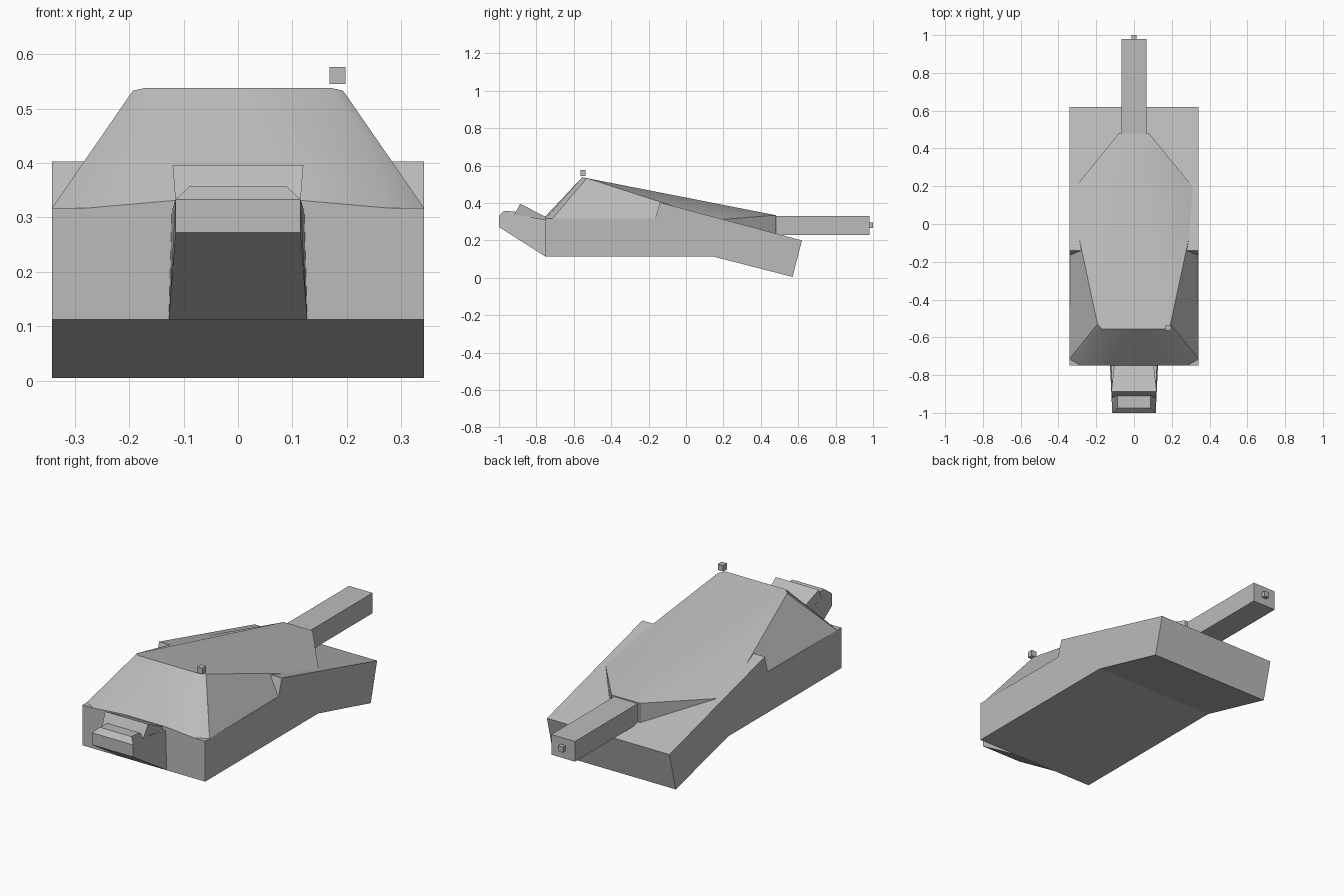
import bpy
import bmesh
from math import radians

default = bpy.data.objects.get("Cube")
if default:
    bpy.data.objects.remove(default, do_unlink=True)

grey = bpy.data.materials.new("plain grey")
grey.use_nodes = True
GREY = (0.5, 0.5, 0.5, 1)
grey.diffuse_color = GREY
grey.node_tree.nodes["Principled BSDF"].inputs["Base Color"].default_value = GREY


def build(name, verts, faces, mirror=False):
    """Make a grey object from points and faces, optionally mirrored over x."""
    mesh = bpy.data.meshes.new(name)
    mesh.from_pydata(verts, [], faces)
    bm = bmesh.new()
    bm.from_mesh(mesh)
    if mirror:
        extra = bmesh.ops.duplicate(bm, geom=bm.verts[:] + bm.edges[:] + bm.faces[:])["geom"]
        for v in extra:
            if isinstance(v, bmesh.types.BMVert):
                v.co.x *= -1
        bmesh.ops.remove_doubles(bm, verts=bm.verts[:], dist=0.0005)
    bmesh.ops.recalc_face_normals(bm, faces=bm.faces[:])
    bm.to_mesh(mesh)
    bm.free()
    mesh.materials.append(grey)
    obj = bpy.data.objects.new(name, mesh)
    bpy.context.collection.objects.link(obj)
    return obj


def prism(name, profile, widths):
    """Extrude a side profile of (y, z) across x with a half width per point."""
    n = len(profile)
    verts = [(s * w, y, z) for s in (-1, 1) for (y, z), w in zip(profile, widths)]
    faces = [tuple(range(n)), tuple(range(n, 2 * n))]
    faces += [(i, (i + 1) % n, n + (i + 1) % n, n + i) for i in range(n)]
    return build(name, verts, faces)


def box(name, x, y, z):
    verts = [(a, b, c) for a in x for b in y for c in z]
    faces = [(0, 1, 3, 2), (4, 5, 7, 6), (0, 1, 5, 4), (2, 3, 7, 6), (0, 2, 6, 4), (1, 3, 7, 5)]
    return build(name, verts, faces)


# Lower hull with the drooping rear slab
hull = [(-0.75, 0.113), (0.15, 0.113), (0.57, 0.005), (0.62, 0.2),
        (-0.14, 0.403), (-0.165, 0.317), (-0.75, 0.317)]
prism("hull", hull, [0.342] * len(hull))

# Faceted upper body, half of it mirrored
points = {
    "top_mid": (0, -0.555, 0.538), "top_front": (0.17, -0.555, 0.538),
    "top_side": (0.193, -0.53, 0.533), "back_top": (0.08, 0.48, 0.335),
    "back_mid": (0, 0.48, 0.335), "back_low": (0.08, 0.48, 0.22),
    "back_low_mid": (0, 0.48, 0.22), "shoulder": (0.341, 0.16, 0.31),
    "base_mid": (0, -0.75, 0.331), "base_inner": (0.12, -0.75, 0.331),
    "base_outer": (0.28, -0.75, 0.317), "base_side": (0.342, -0.715, 0.317),
    "corner": (0.342, -0.75, 0.317),
    "floor_inner": (0.12, -0.75, 0.317), "floor_mid": (0, -0.75, 0.317),
}
panels = [
    "top_mid top_front top_side back_top back_mid",
    "top_side shoulder back_top",
    "top_side base_side shoulder",
    "back_mid back_top back_low back_low_mid",
    "back_top shoulder back_low",
    "top_mid base_mid base_inner top_front",
    "top_front base_inner base_outer",
    "top_front base_outer base_side top_side",
    "base_outer corner base_side",
    "base_mid base_inner floor_inner floor_mid",
    "base_inner base_outer floor_inner",
]
keys = list(points)
body = build("upper_body", list(points.values()),
             [tuple(keys.index(k) for k in p.split()) for p in panels], mirror=True)
bpy.context.view_layer.objects.active = body
body.select_set(True)
bpy.ops.object.shade_smooth_by_angle(angle=radians(30))

# Nose block with undercut chin and raised hood
nose = [(-0.74, 0.113), (-0.75, 0.113), (-1.0, 0.272), (-1.0, 0.333),
        (-0.975, 0.358), (-0.915, 0.355), (-0.885, 0.333), (-0.74, 0.31)]
prism("nose", nose, [0.127, 0.127, 0.115, 0.115, 0.088, 0.088, 0.115, 0.122])
hood = [(-0.92, 0.333), (-0.887, 0.396), (-0.75, 0.326), (-0.75, 0.306)]
prism("nose_hood", hood, [0.115, 0.12, 0.105, 0.105])

# Rear barrel, its tip and the roof sensor
box("barrel", (-0.067, 0.065), (0.4, 0.98), (0.228, 0.33))
box("barrel_tip", (-0.013, 0.013), (0.97, 1.0), (0.267, 0.295))
box("roof_sensor", (0.168, 0.197), (-0.565, -0.536), (0.545, 0.576))
